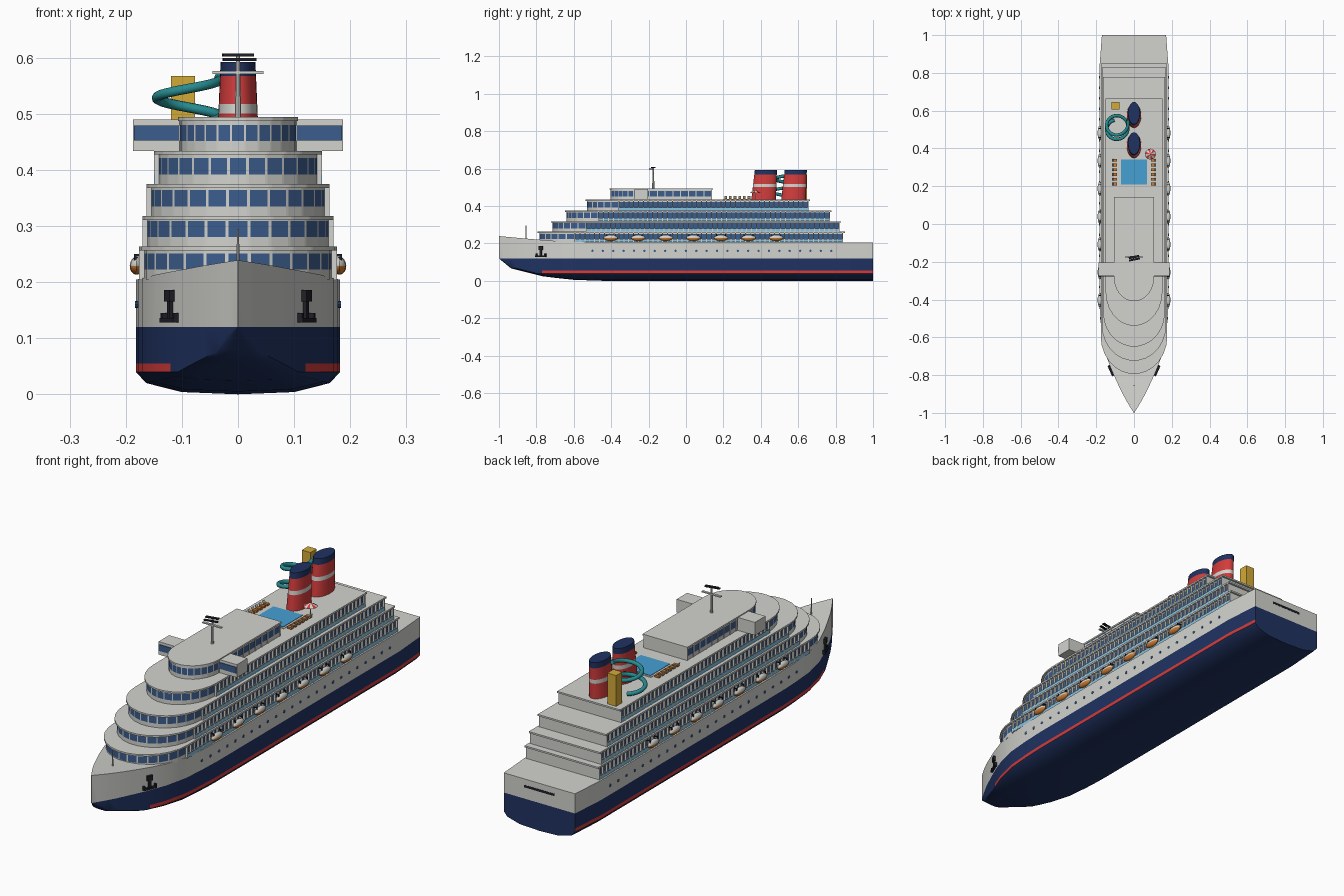
import bpy, bmesh, math
from mathutils import Matrix

if "Cube" in bpy.data.objects:
    bpy.data.objects.remove(bpy.data.objects["Cube"])

COLOURS = [("white", (.65, .65, .62)), ("navy", (.014, .032, .12)), ("red", (.65, .045, .045)),
           ("window_blue", (.045, .11, .27)), ("glass_blue", (.25, .55, .75)), ("pool_blue", (.06, .35, .65)),
           ("orange", (.62, .2, .03)), ("teal", (.02, .26, .28)), ("yellow", (.65, .4, .04)),
           ("dark", (.014, .015, .022))]
MATS = []
for n, c in COLOURS:
    m = bpy.data.materials.new(n)
    m.diffuse_color = (*c, 1)
    m.use_nodes = True
    m.node_tree.nodes["Principled BSDF"].inputs["Base Color"].default_value = m.diffuse_color
    MATS.append(m)
WHITE, NAVY, RED, WINDOW, GLASS, POOL, ORANGE, TEAL, YELLOW, DARK = range(10)


def finish(name, bm, smooth=False, mirror=False):
    if mirror:
        geo = bmesh.ops.duplicate(bm, geom=bm.verts[:] + bm.edges[:] + bm.faces[:])["geom"]
        for v in geo:
            if isinstance(v, bmesh.types.BMVert):
                v.co.x *= -1
    bmesh.ops.recalc_face_normals(bm, faces=bm.faces[:])
    me = bpy.data.meshes.new(name)
    bm.to_mesh(me)
    bm.free()
    ob = bpy.data.objects.new(name, me)
    bpy.context.collection.objects.link(ob)
    for m in MATS:
        me.materials.append(m)
    if smooth:
        bpy.ops.object.select_all(action='DESELECT')
        ob.select_set(True)
        bpy.context.view_layer.objects.active = ob
        bpy.ops.object.shade_smooth_by_angle(angle=math.radians(40))
    return ob


def paint(verts, mat):
    for f in {f for v in verts for f in v.link_faces}:
        f.material_index = mat


def box(bm, x, y, z, mat=WHITE, base=Matrix()):
    """Box from (min, max) ranges on each axis."""
    mid = [(a + b) / 2 for a, b in (x, y, z)]
    size = [b - a for a, b in (x, y, z)]
    M = base @ Matrix.Translation(mid) @ Matrix.Diagonal((*size, 1))
    paint(bmesh.ops.create_cube(bm, size=1, matrix=M)["verts"], mat)


def cone(bm, base, r1, r2, h, mat, n=10, rot=Matrix()):
    M = Matrix.Translation(base) @ rot @ Matrix.Translation((0, 0, h / 2))
    r = bmesh.ops.create_cone(bm, cap_ends=True, segments=n, radius1=r1, radius2=r2, depth=h, matrix=M)
    paint(r["verts"], mat)
    return r["verts"]


def stack(bm, rings, mat_of, top=WHITE):
    """Skin a list of closed rings, colouring each face by level and edge."""
    vs = [[bm.verts.new(p) for p in r] for r in rings]
    n = len(vs[0])
    for l in range(len(vs) - 1):
        for i in range(n):
            j = (i + 1) % n
            f = bm.faces.new((vs[l][i], vs[l][j], vs[l + 1][j], vs[l + 1][i]))
            f.material_index = mat_of(l, i)
    bm.faces.new(vs[0][::-1])
    bm.faces.new(vs[-1]).material_index = top


def lerp(table, y):
    for (a, u), (b, v) in zip(table, table[1:]):
        if y <= b:
            return u + (v - u) * (y - a) / (b - a)
    return table[-1][1]


# Hull: cross-sections along the length
BEAM = [(-1, .001), (-.95, .032), (-.9, .06), (-.85, .084), (-.8, .107), (-.77, .12), (-.7, .147), (-.6, .17),
        (-.5, .178), (-.4, .182), (.84, .182), (1, .17)]
KEEL = [(-1, .119), (-.935, .066), (-.76, .022), (-.6, .005), (-.45, 0), (1, 0)]
bm = bmesh.new()
sections = []
for y in sorted({y for y, _ in BEAM} | {-.975, -.935, -.65, -.45, .2}):
    w, k = lerp(BEAM, y), lerp(KEEL, y)
    chine = min(.12, max(.04, k + .008))
    deck = .205 + .034 * max(0, (-.55 - y) / .45) ** 1.3
    side = [(w, deck), (w, .12), (w, max(.055, chine)), (w, chine),
            (.9 * w, k + .5 * (chine - k)), (.55 * w, k + .1 * (chine - k))]
    ring = side + [(0, k)] + [(-a, b) for a, b in side[::-1]]
    sections.append([bm.verts.new((a, y, b)) for a, b in ring])
for a, b in zip(sections, sections[1:]):
    for i in range(13):
        j = (i + 1) % 13
        f = bm.faces.new((a[i], a[j], b[j], b[i]))
        row = min(i, 11 - i)
        stripe = RED if a[0].co.y > -.78 else NAVY
        f.material_index = WHITE if i == 12 or row == 0 else stripe if row == 2 else NAVY
for s in (sections[0], sections[-1]):
    for i in range(6):
        quad = [s[i], s[i + 1], s[11 - i], s[12 - i]] if i < 5 else [s[5], s[6], s[7]]
        bm.faces.new(quad).material_index = NAVY if i else WHITE
bmesh.ops.remove_doubles(bm, verts=bm.verts[:], dist=1e-5)
finish("hull", bm, smooth=True)


def outline(w, front, back, depth, z, panels, grow=0.0):
    """Deck plan with a rounded front, split into windows and posts."""
    ts = [0] + [k + d for k in range(panels) for d in (.07, .93)] + [panels]
    pts = [(w + grow, back + grow, z)]
    for t in ts:
        a = math.pi * t / panels
        pts.append(((w + grow) * math.cos(a), front + depth - (depth + grow) * math.sin(a), z))
    return pts + [(-w - grow, back + grow, z)]


# Accommodation decks: half width, front, back, curve depth, bottom, top, panels
DECKS = [(.167, -.785, .84, .19, .204, .263, 13), (.161, -.715, .82, .18, .262, .318, 13),
         (.154, -.64, .77, .17, .317, .375, 13), (.141, -.53, .655, .17, .374, .434, 13),
         (.103, -.405, .14, .125, .433, .494, 13)]
for n, (w, fr, bk, dp, z0, z1, pn) in enumerate(DECKS, 1):
    bm = bmesh.new()
    levels = [z0, z0 + .018, z0 + .047, z1 - .001]
    stack(bm, [outline(w, fr, bk, dp, z, pn) for z in levels],
          lambda l, i: WINDOW if l == 1 and i % 2 == 0 else WHITE)
    finish(f"deck_{n}", bm)
    bm = bmesh.new()
    stack(bm, [outline(w, fr, bk, dp, z, pn, .009 if n < 5 else .004) for z in (z1 - .007, z1)],
          lambda l, i: WHITE)
    finish(f"deck_{n}_roof_lip", bm)
    # Balcony dividers and glass rails, or plain window posts on the top deck
    bm = bmesh.new()
    y0, out, step = fr + dp, (.009 if n < 5 else .002), (.026 if n < 5 else .04)
    count = int((bk - y0) / step)
    for k in range(count + 1):
        y = y0 + (bk - y0 - .005) * k / count
        box(bm, (w - .001, w + out), (y, y + .005), (z0, z1 - .006))
    if n < 5:
        box(bm, (w + .007, w + .009), (y0, bk), (z0 + .002, z0 + .018), GLASS)
    finish(f"deck_{n}_balconies", bm, mirror=True)

# Bridge wings
bm = bmesh.new()
box(bm, (.09, .187), (-.275, -.203), (.434, .49))
box(bm, (.105, .185), (-.278, -.274), (.452, .479), WINDOW)
finish("bridge_wings", bm, mirror=True)

# Portholes
bm = bmesh.new()
for k in range(24):
    y = -.5 + k * .0555
    cone(bm, (lerp(BEAM, y) - .002, y, .16), .0065, .0065, .004, WINDOW, 8, Matrix.Rotation(math.pi / 2, 4, 'Y'))
finish("portholes", bm, mirror=True)

# Lifeboats with davits
bm = bmesh.new()
for k in range(7):
    y = -.403 + k * .1475
    M = Matrix.Translation((.181, y, .229)) @ Matrix.Diagonal((.012, .038, .016, 1))
    vs = bmesh.ops.create_uvsphere(bm, u_segments=12, v_segments=8, radius=1, matrix=M)["verts"]
    for f in {f for v in vs for f in v.link_faces}:
        f.material_index = ORANGE if f.calc_center_median().z < .23 else WHITE
    for d in (-.026, .022):
        box(bm, (.168, .185), (y + d, y + d + .004), (.246, .25), DARK)
        box(bm, (.181, .185), (y + d, y + d + .004), (.234, .249), DARK)
finish("lifeboats", bm, smooth=True, mirror=True)

# Anchors laid against the bow
bm = bmesh.new()
B = Matrix.Translation((.119, -.775, 0)) @ Matrix.Rotation(math.radians(-24), 4, 'Z')
box(bm, (-.003, .006), (-.006, .006), (.13, .185), DARK, B)
box(bm, (-.003, .009), (-.012, .012), (.165, .186), DARK, B)
box(bm, (-.003, .01), (-.03, .03), (.128, .136), DARK, B)
for a, b in ((-.03, -.022), (.022, .03)):
    box(bm, (-.003, .008), (a, b), (.13, .145), DARK, B)
finish("anchors", bm, mirror=True)

# Stern panel
bm = bmesh.new()
box(bm, (-.072, .072), (.998, 1.001), (.169, .179), DARK)
finish("stern_panel", bm)

# Funnels, raked slightly aft
FUNNEL = [.432, .5, .517, .567, .592]
for n, cy in enumerate((.415, .575), 1):
    bm = bmesh.new()
    rings = []
    for z in FUNNEL:
        t = (z - .432) / .16
        rings.append([((.038 - .007 * t) * math.cos(a), cy + .012 * t + (.066 - .007 * t) * math.sin(a), z)
                      for a in (math.tau * k / 28 for k in range(28))])
    stack(bm, rings, lambda l, i: (RED, WHITE, RED, NAVY)[l], NAVY)
    finish(f"funnel_{n}", bm, smooth=True)

# Bow mast and radar mast
bm = bmesh.new()
cone(bm, (0, -.855, .215), .003, .002, .08, WHITE)
finish("bow_mast", bm)
bm = bmesh.new()
cone(bm, (0, -.175, .492), .006, .004, .112, WHITE)
box(bm, (-.045, .045), (-.18, -.17), (.571, .576))
R = Matrix.Translation((0, -.175, 0)) @ Matrix.Rotation(.2, 4, 'Z')
box(bm, (-.028, .028), (-.006, .006), (.602, .607), DARK, R)
box(bm, (-.03, .03), (-.018, -.008), (.594, .599), DARK, R)
finish("radar_mast", bm)

# Swimming pool and loungers
bm = bmesh.new()
box(bm, (-.078, .078), (.2, .35), (.432, .436))
box(bm, (-.07, .07), (.208, .342), (.434, .438), POOL)
finish("pool", bm)
bm = bmesh.new()
for k in range(6):
    y = .205 + k * .025
    box(bm, (.09, .112), (y, y + .014), (.438, .446), ORANGE)
    T = Matrix.Translation((.108, y, .443)) @ Matrix.Rotation(.5, 4, 'Y')
    box(bm, (0, .003), (0, .014), (0, .013), WHITE, T)
finish("loungers", bm, mirror=True)

# Sun umbrella with alternating panels
bm = bmesh.new()
cone(bm, (.087, .37, .433), .002, .002, .045, WHITE, 6)
vs = cone(bm, (.087, .37, .47), .029, .001, .016, WHITE, 12)
for f in {f for v in vs for f in v.link_faces}:
    c = f.calc_center_median()
    sector = int((math.atan2(c.y - .37, c.x - .087) + math.pi) / math.tau * 12)
    f.material_index = RED if len(f.verts) == 4 and sector % 2 else WHITE
finish("umbrella", bm)

# Slide tower and spiral water slide
bm = bmesh.new()
box(bm, (-.119, -.077), (.605, .647), (.432, .567), YELLOW)
finish("slide_tower", bm)
cu = bpy.data.curves.new("water_slide", 'CURVE')
cu.dimensions = '3D'
cu.bevel_depth, cu.bevel_resolution, cu.use_fill_caps = .009, 2, True
sp = cu.splines.new('POLY')
N = 56
sp.points.add(N)
for k in range(N + 1):
    t = k / N
    a = .3 - t * math.tau * 1.75
    sp.points[k].co = (-.088 + .057 * math.cos(a), .535 - .04 * t + .057 * math.sin(a), .565 - .118 * t, 1)
sp.use_smooth = True
cu.materials.append(MATS[TEAL])
bpy.context.collection.objects.link(bpy.data.objects.new("water_slide", cu))
